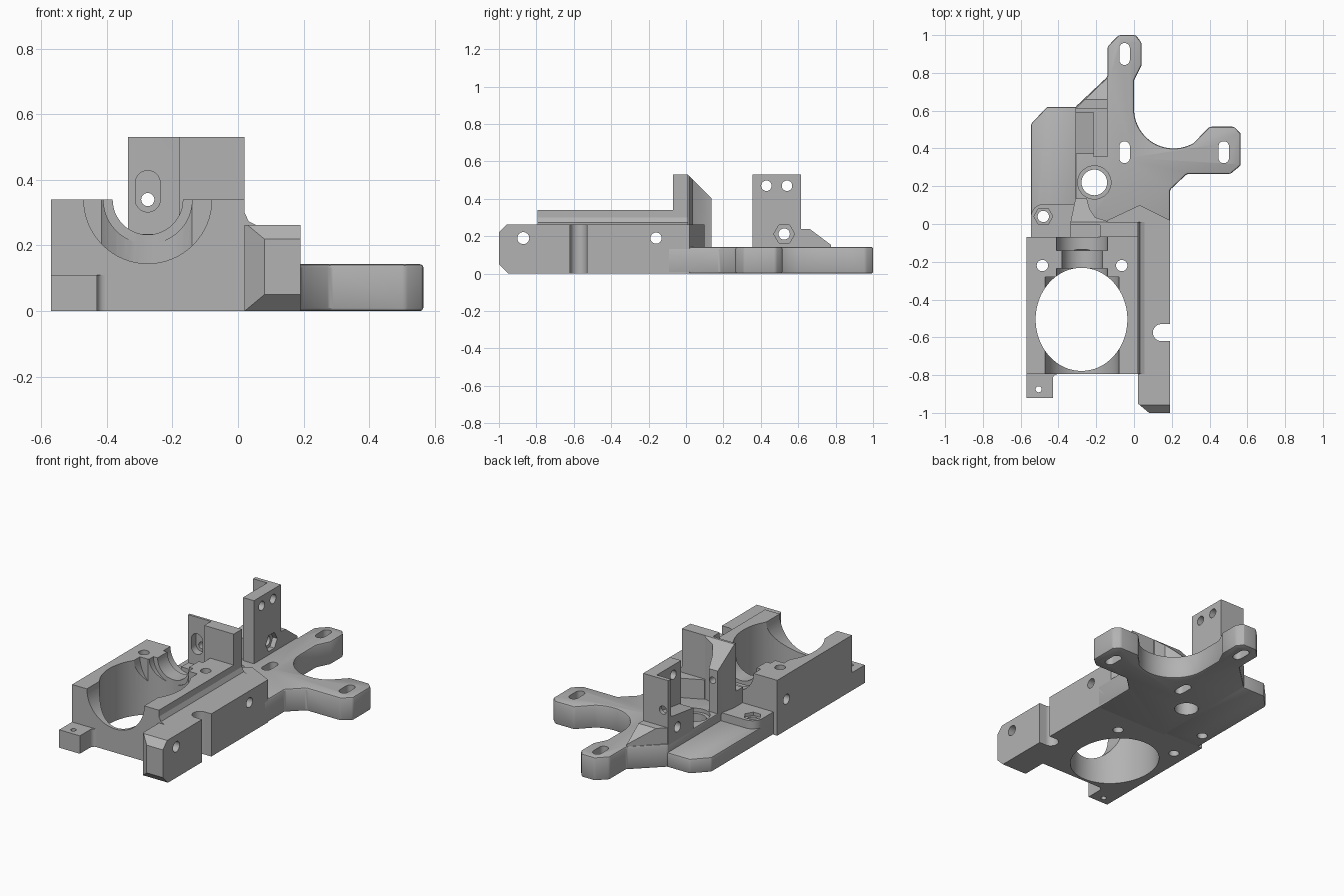
import bpy, bmesh
from math import sin, cos, pi
from mathutils import Vector

if "Cube" in bpy.data.objects:
    bpy.data.objects.remove(bpy.data.objects["Cube"])

grey = bpy.data.materials.new("plain grey")
grey.use_nodes = True
grey.diffuse_color = (0.45, 0.45, 0.45, 1)
grey.node_tree.nodes["Principled BSDF"].inputs["Base Color"].default_value = grey.diffuse_color


def prism(name, pts, a, b, axis="z"):
    """Extrude a 2D outline from a to b along an axis."""
    place = {"x": lambda u, v, w: (w, u, v),
             "y": lambda u, v, w: (u, w, v),
             "z": lambda u, v, w: (u, v, w)}[axis]
    bm = bmesh.new()
    face = bm.faces.new([bm.verts.new(place(u, v, a)) for u, v in pts])
    ext = bmesh.ops.extrude_face_region(bm, geom=[face])
    moved = [g for g in ext["geom"] if isinstance(g, bmesh.types.BMVert)]
    bmesh.ops.translate(bm, verts=moved, vec=Vector(place(0, 0, b - a)))
    bmesh.ops.recalc_face_normals(bm, faces=bm.faces)
    mesh = bpy.data.meshes.new(name)
    bm.to_mesh(mesh)
    bm.free()
    mesh.materials.append(grey)
    obj = bpy.data.objects.new(name, mesh)
    bpy.context.collection.objects.link(obj)
    return obj


def arc(cx, cy, rx, a, b, n=24, ry=None):
    ry = ry or rx
    return [(cx + rx * cos(pi * (a + (b - a) * i / n) / 180),
             cy + ry * sin(pi * (a + (b - a) * i / n) / 180)) for i in range(n + 1)]


def ring(cx, cy, r, n=40, ry=None):
    return arc(cx, cy, r, 0, 360, n, ry)[:-1]


def stadium(cx, cy, r, half):
    """Long hole running along the second axis."""
    return arc(cx, cy + half, r, 0, 180) + arc(cx, cy - half, r, 180, 360)


def rect(x0, y0, x1, y1):
    return [(x0, y0), (x1, y0), (x1, y1), (x0, y1)]


def finish(obj, cuts=(), bevel=0):
    """Round the edges, cut the holes, bake the result and shade it."""
    if bevel:
        mod = obj.modifiers.new("round", "BEVEL")
        mod.width, mod.segments, mod.limit_method = bevel, 2, "ANGLE"
    cutters = []
    for pts, a, b, axis in cuts:
        cutter = prism("cutter", pts, a, b, axis)
        cutter.hide_render = True
        cutters.append(cutter)
        mod = obj.modifiers.new("cut", "BOOLEAN")
        mod.operation, mod.solver, mod.object = "DIFFERENCE", "EXACT", cutter
    bpy.context.view_layer.update()
    graph = bpy.context.evaluated_depsgraph_get()
    mesh = bpy.data.meshes.new_from_object(obj.evaluated_get(graph))
    obj.modifiers.clear()
    obj.data = mesh
    for cutter in cutters:
        bpy.data.objects.remove(cutter)
    bpy.ops.object.select_all(action="DESELECT")
    obj.select_set(True)
    bpy.context.view_layer.objects.active = obj
    bpy.ops.object.shade_smooth_by_angle(angle=0.5)


BORE = -0.275                     # x of the motor axis
TOP = 0.34                        # top of the motor housing
side_hole = (ring(-0.16, 0.19, 0.03), -1, 1, "x")

# Mounting plate with two arms around a round cutout
plate = prism("mounting_plate",
              [(-0.31, -0.1), (-0.31, 0.62), (-0.14, 0.78), (-0.14, 0.94), (-0.08, 1),
               (0.01, 1), (0.04, 0.96), (0.04, 0.84), (0, 0.76)]
              + arc(0.21, 0.61, 0.21, 180, 300)
              + [(0.40, 0.515), (0.53, 0.515), (0.565, 0.48), (0.565, 0.31), (0.51, 0.265),
                 (0.28, 0.265), (0.19, 0.18), (0.19, -0.1)], 0, 0.143)
slots = [(stadium(x, y, 0.028, 0.03), -1, 1, "z")
         for x, y in [(-0.05, 0.38), (-0.05, 0.9), (0.475, 0.38)]]
finish(plate, slots + [(ring(-0.21, 0.22, 0.068), -1, 1, "z"),
                       (ring(-0.21, 0.22, 0.088), 0.12, 1, "z")], 0.01)

# Lower side shelf and its raised screw boss
shelf_hole = (ring(-0.48, 0.04, 0.03), -1, 1, "z")
shelf = prism("side_shelf", [(-0.545, -0.1), (-0.29, -0.1), (-0.29, 0.62),
                             (-0.46, 0.62), (-0.545, 0.53)], 0, 0.09)
finish(shelf, [shelf_hole], 0.008)
boss = prism("screw_boss", [(-0.545, -0.1), (-0.3, -0.1), (-0.3, 0.105)]
             + arc(-0.48, 0.04, 0.065, 90, 180, 10), 0.05, 0.14)
finish(boss, [shelf_hole, (ring(-0.48, 0.04, 0.05, 6), 0.12, 1, "z")])

# Motor housing with oval well, stepped bearing seat and screw holes
housing = prism("motor_housing", rect(-0.57, -0.795, 0.02, -0.07), 0, TOP)
finish(housing, [
    (ring(-0.278, -0.505, 0.243, 64, 0.273), -1, 1, "z"),
    (ring(BORE, TOP, 0.195, 64), -1, -0.28, "y"),
    (ring(BORE, TOP, 0.135, 48), -0.3, -0.235, "y"),
    (ring(BORE, TOP, 0.107, 48), -0.25, 0.1, "y"),
    (ring(BORE, TOP, 0.135, 48), -0.14, 0.1, "y"),
    (ring(-0.485, -0.22, 0.03), -1, 1, "z"),
    (ring(-0.065, -0.22, 0.03), -1, 1, "z"),
    side_hole])

# Small front foot
foot = prism("front_foot", [(-0.57, -0.92), (-0.43, -0.92), (-0.43, -0.82)]
             + arc(-0.405, -0.82, 0.025, 180, 90, 6) + [(-0.405, -0.78), (-0.57, -0.78)],
             0, 0.11)
finish(foot, [(ring(-0.505, -0.875, 0.016), -1, 1, "z")])

# Long side rail with chamfered nose, cross holes and open slot
rail = prism("side_rail", [(0.02, -0.95), (0.08, -1), (0.19, -1), (0.19, 0.02), (0.03, 0.10),
                           (-0.14, 0.02), (-0.14, -0.07), (0.02, -0.07)], 0, 0.262)
finish(rail, [
    ([(-1.1, -0.1), (-0.85, -0.1), (-1.01, 0.06)], -1, 1, "x"),
    ([(-1.1, 0.4), (-0.82, 0.4), (-1.01, 0.21)], -1, 1, "x"),
    (ring(-0.87, 0.19, 0.032), -1, 1, "x"),
    (arc(0.145, -0.575, 0.045, 90, 270) + [(0.3, -0.62), (0.3, -0.53)], -1, 1, "z"),
    side_hole])
fillet = prism("rail_fillet", [(0.015, 0.255), (0.06, 0.26), (0.033, 0.273),
                               (0.02, 0.30), (0.015, 0.30)], -0.795, 0.01, "y")
finish(fillet)

# Idler wall: thick half, thin half with rear rib, and the ledge below it
thick = prism("idler_wall_thick_half", rect(-0.18, -0.07, 0.02, 0.01), 0.13, 0.53)
finish(thick)
thin = prism("idler_wall_ribbed_half",
             [(-0.335, -0.005), (-0.335, 0.015), (-0.31, 0.135), (-0.25, 0.135), (-0.235, 0.08),
              (-0.205, 0.035), (-0.14, 0.015), (-0.14, 0), (-0.18, -0.005)], 0.13, 0.53)
finish(thin, [
    ([(0.01, 0.53), (0.2, 0.34), (0.2, 0.7), (0.01, 0.7)], -1, 1, "x"),
    (stadium(BORE, 0.365, 0.038, 0.025), -0.1, 0.04, "y"),
    (ring(BORE, 0.34, 0.02), -0.1, 0.5, "y")])
ledge = prism("wall_ledge", rect(-0.335, -0.072, -0.17, 0), 0.13, 0.235)
finish(ledge)

# Rear tower: upright plate, back plate, base block and sloped brace
tower_cuts = [(ring(0.525, 0.212, 0.03), -1, 1, "x"),
              (ring(0.43, 0.47, 0.028), -1, 1, "x"),
              (ring(0.54, 0.47, 0.028), -1, 1, "x")]
tower = prism("tower_plate", rect(-0.215, 0.355, -0.14, 0.615), 0.05, 0.53)
finish(tower, tower_cuts + [(ring(0.525, 0.212, 0.056, 6), -0.17, 0, "x")])
back = prism("tower_back", rect(-0.31, 0.59, -0.2, 0.615), 0.05, 0.53)
finish(back, [(ring(BORE, 0.34, 0.025), 0.3, 1, "y")])
block = prism("tower_block", [(0.37, 0.05), (0.6, 0.05), (0.6, 0.30), (0.37, 0.27)],
              -0.31, -0.2, "x")
finish(block, [tower_cuts[0]])
brace = prism("tower_brace", [(-0.31, 0.61), (-0.14, 0.61), (-0.14, 0.775)], 0.1, 0.24)
finish(brace, [([(0.66, 0.24), (0.79, 0.143), (0.9, 0.143), (0.9, 0.4), (0.66, 0.4)],
                -1, 1, "x")])
